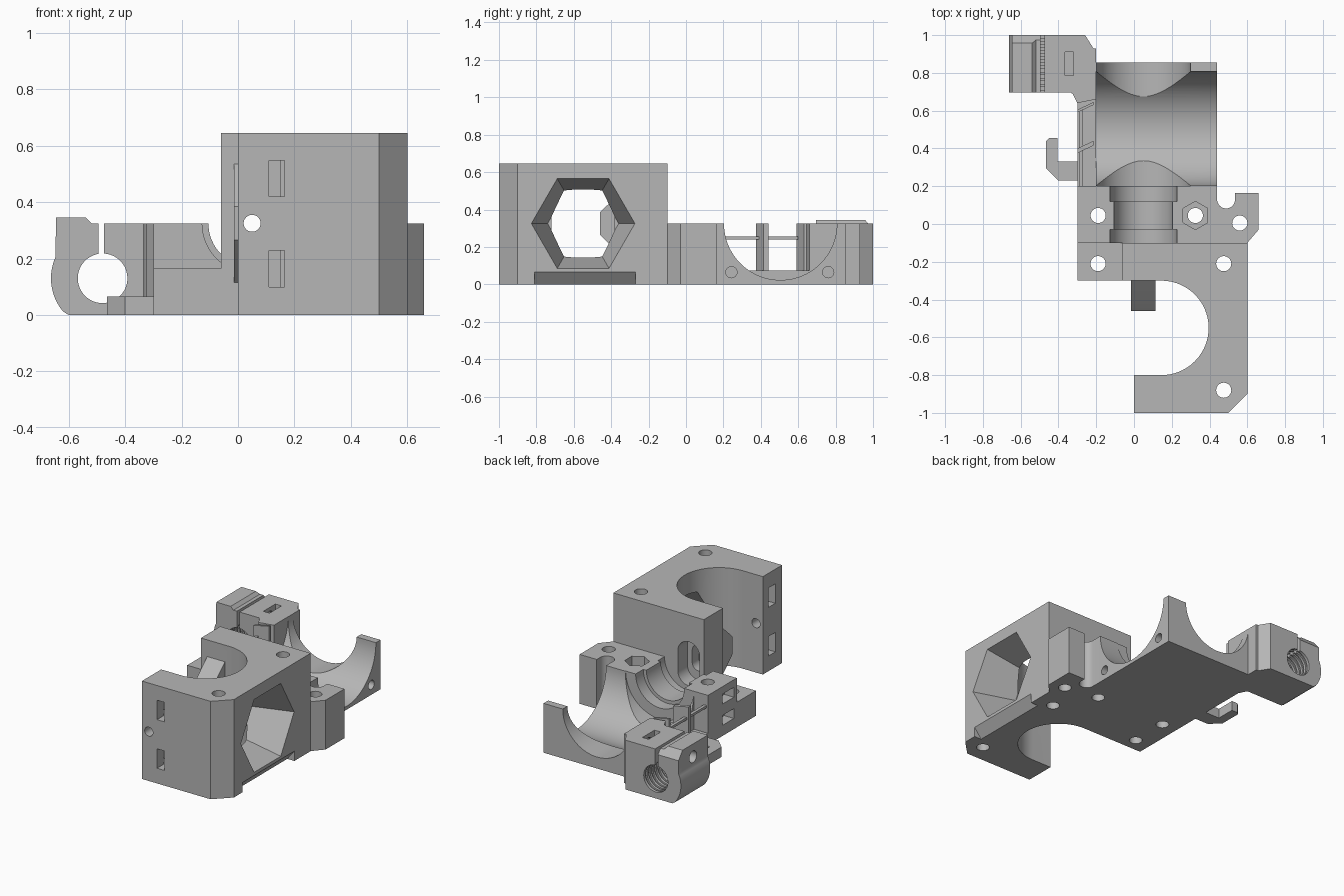
import bpy, bmesh, math
from mathutils import Vector

cube = bpy.data.objects.get("Cube")
if cube:
    bpy.data.objects.remove(cube, do_unlink=True)

grey = bpy.data.materials.new("light_grey")
grey.use_nodes = True
colour = (0.47, 0.47, 0.47, 1)
grey.diffuse_color = colour
grey.node_tree.nodes["Principled BSDF"].inputs["Base Color"].default_value = colour


def arc(cx, cy, r, start, end, n=32):
    steps = [math.radians(start + (end - start) * i / n) for i in range(n + 1)]
    return [(cx + r * math.cos(t), cy + r * math.sin(t)) for t in steps]


def circle(cx, cy, r, n=48, turn=0):
    return arc(cx, cy, r, turn, turn + 360, n)[:-1]


def rect(a0, b0, a1, b1):
    return [(a0, b0), (a1, b0), (a1, b1), (a0, b1)]


def capsule(cx, cy, r, half):
    return arc(cx, cy + half, r, 0, 180, 16) + arc(cx, cy - half, r, 180, 360, 16)


def loft(name, axis, first, lo, last, hi):
    """Solid between two matching outlines placed at lo and hi on an axis."""
    place = {"x": lambda a, b, h: (h, a, b),
             "y": lambda a, b, h: (a, h, b),
             "z": lambda a, b, h: (a, b, h)}[axis]
    bm = bmesh.new()
    v0 = [bm.verts.new(place(a, b, lo)) for a, b in first]
    v1 = [bm.verts.new(place(a, b, hi)) for a, b in last]
    bm.faces.new(v0[::-1])
    bm.faces.new(v1)
    for i in range(len(v0)):
        j = (i + 1) % len(v0)
        bm.faces.new((v0[i], v0[j], v1[j], v1[i]))
    bmesh.ops.recalc_face_normals(bm, faces=bm.faces[:])
    mesh = bpy.data.meshes.new(name)
    bm.to_mesh(mesh)
    bm.free()
    mesh.materials.append(grey)
    obj = bpy.data.objects.new(name, mesh)
    bpy.context.collection.objects.link(obj)
    return obj


def prism(name, axis, outline, lo, hi):
    return loft(name, axis, outline, lo, outline, hi)


def boolean(obj, other, operation="DIFFERENCE"):
    mod = obj.modifiers.new("cut", "BOOLEAN")
    mod.operation = operation
    mod.solver = "EXACT"
    mod.object = other
    bpy.context.view_layer.objects.active = obj
    bpy.ops.object.modifier_apply(modifier=mod.name)
    bpy.data.objects.remove(other, do_unlink=True)


def cut(obj, axis, outline, lo, hi):
    boolean(obj, prism("cutter", axis, outline, lo, hi))


def drill(obj, axis, a, b, r=0.04, lo=-2, hi=2):
    cut(obj, axis, circle(a, b, r, 32), lo, hi)


AXIS_X, AXIS_Z = 0.05, 0.325      # centre line shared by the bores

# Tall front block with a round pocket open to the side
block = prism("front_block", "z",
              [(0, -1), (0.5, -1), (0.6, -0.9), (0.6, -0.1), (-0.06, -0.1), (-0.06, -0.3)]
              + arc(0.145, -0.55, 0.25, 90, -90, 48) + [(0, -0.8)], 0, 0.645)
# Tapered nose on the inner wall
nose = prism("nose", "x", [(-0.25, 0.115), (-0.3, 0.115), (-0.44, 0.245), (-0.46, 0.265),
                           (-0.46, 0.385), (-0.44, 0.405), (-0.3, 0.535), (-0.25, 0.535)],
             -0.015, 0.115)
boolean(block, nose, "UNION")
# Tapered hexagonal window
boolean(block, loft("cutter", "x", circle(-0.55, AXIS_Z, 0.19, 6), 0.33,
                    circle(-0.55, AXIS_Z, 0.28, 6), 0.61))
# Underside bevel below the window
cut(block, "y", [(0.54, -0.01), (0.61, -0.01), (0.61, 0.065), (0.6, 0.065)], -0.81, -0.27)
# Screw holes and the long horizontal bore
for y in (-0.88, -0.21):
    drill(block, "z", 0.475, y)
drill(block, "y", AXIS_X, AXIS_Z, 0.03)
cut(block, "y", capsule(AXIS_X, AXIS_Z, 0.08, 0.065), -0.2, 0)
cut(block, "y", capsule(AXIS_X, AXIS_Z, 0.045, 0.04), -0.27, 0)
# Strap slots bending from the front to the side
for z in (0.1, 0.42):
    cut(block, "y", rect(0.11, z, 0.165, z + 0.128), -1.1, -0.88)
    cut(block, "x", rect(-0.93, z, -0.86, z + 0.128), -0.1, 0.15)

# Low shelf beside the block
shelf = prism("side_shelf", "z", rect(-0.3, -0.3, -0.06, -0.1), 0, 0.165)
drill(shelf, "z", -0.19, -0.21)

# Middle mount with a screw ear
mount = prism("middle_mount", "z",
              [(-0.3, -0.1), (0.6, -0.1), (0.66, -0.03), (0.66, 0.165), (0.535, 0.165)]
              + arc(0.4875, 0.13, 0.0475, 0, -180, 16)
              + [(0.44, 0.2), (-0.3, 0.2)], 0, AXIS_Z)
for r, lo, hi in ((0.177, -0.2, -0.03), (0.155, -0.1, 0.15), (0.177, 0.12, 0.3)):
    cut(mount, "y", circle(AXIS_X, AXIS_Z, r, 64), lo, hi)
for x, y in ((-0.19, 0.045), (0.325, 0.045), (0.56, 0.005)):
    drill(mount, "z", x, y)
cut(mount, "z", circle(0.325, 0.045, 0.075, 6, 30), 0.25, 0.4)
for z in (0.07, 0.21):
    cut(mount, "x", rect(-0.07, z, 0.05, z + 0.065), -0.4, -0.23)

# Rear cradle scooped by two crossing cylinders
cradle = prism("rear_cradle", "z", rect(-0.2, 0.2, 0.44, 0.855), 0, AXIS_Z)
cut(cradle, "x", circle(0.505, AXIS_Z, 0.302, 96), -0.3, 0.6)
cut(cradle, "y", circle(AXIS_X, AXIS_Z, 0.2495, 96), 0.1, 1)
for y in (0.243, 0.76):
    drill(cradle, "x", y, 0.065, 0.03, 0.3, 0.6)

# Side rail with slanted posts and a thin tie bar
rail = prism("side_rail", "z", rect(-0.3, 0.2, -0.2, 0.7), 0, 0.075)
for y, thick in ((0.375, 0.025), (0.59, 0.015)):
    prism("rail_post", "z", [(-0.3, y), (-0.215, y + 0.04), (-0.215, y + 0.04 + thick),
                             (-0.3, y + thick)], 0.07, AXIS_Z)
prism("tie_bar", "z", rect(-0.29, 0.2, -0.27, 0.6), 0.24, 0.256)

# Small hook
prism("cable_hook", "z", [(-0.3, 0.23), (-0.4, 0.23), (-0.465, 0.295), (-0.465, 0.44),
                          (-0.45, 0.455), (-0.405, 0.455), (-0.405, 0.33), (-0.3, 0.33)],
      0, 0.065)

# Split ring clamp
CX, CZ = -0.48, 0.13
clamp = prism("ring_clamp", "y",
              [(-0.2, 0), (-0.6, 0)] + arc(CX, CZ, 0.183, 220, 156, 16)
              + [(-0.645, 0.345), (-0.54, 0.345), (-0.52, AXIS_Z), (-0.2, AXIS_Z)], 0.69, 1)
cut(clamp, "y", circle(CX, CZ, 0.088), 0.5, 1.2)
for i in range(9):
    y = 0.71 + i * 0.032
    cut(clamp, "y", circle(CX, CZ, 0.098), y, y + 0.014)
cut(clamp, "y", rect(-0.495, 0.15, -0.475, 0.5), 0.5, 1.2)
cut(clamp, "z", [(-0.265, 1.01), (-0.215, 0.93), (-0.1, 0.93), (-0.1, 1.01)], -0.1, 0.5)
cut(clamp, "z", [(-0.31, 0.6), (-0.305, 0.67), (-0.335, 0.695), (-0.8, 0.695), (-0.8, 0.6)],
    -0.1, 0.5)
cut(clamp, "x", [(0.945, 0.36), (1.01, 0.28), (1.01, 0.36)], -0.8, -0.48)
cut(clamp, "z", rect(-0.365, 0.785, -0.32, 0.91), 0.2, 0.5)
drill(clamp, "x", 0.85, 0.262, 0.038, -0.8, -0.3)
# Wedge joining the clamp to the rail
prism("clamp_web", "z", [(-0.3, 0.64), (-0.2, 0.66), (-0.2, 0.7), (-0.33, 0.7)], 0, AXIS_Z)

# Smooth the bores, keep the corners crisp
for obj in bpy.context.scene.objects:
    obj.select_set(obj.type == "MESH")
bpy.context.view_layer.objects.active = block
bpy.ops.object.shade_smooth_by_angle(angle=math.radians(25))
